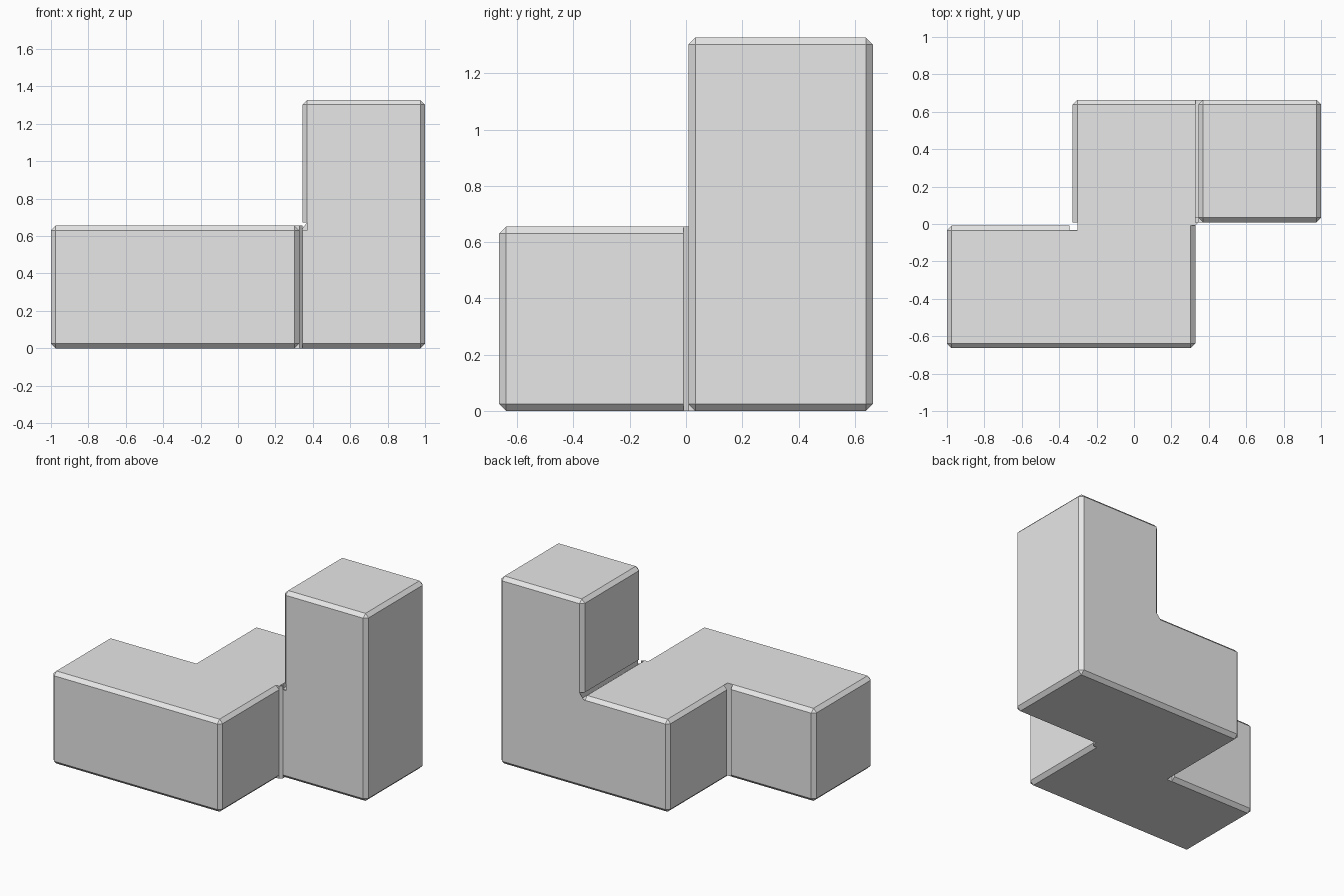
import bpy
import bmesh
from mathutils import Vector

cube = bpy.data.objects.get("Cube")
if cube:
    bpy.data.objects.remove(cube, do_unlink=True)

GAP = 0.0085                  # each cell is shrunk by this much
CELL = (2 + 2 * GAP) / 3      # cell pitch
CHAMFER = 0.025
ORIGIN = Vector((-1.5 * CELL, -CELL, -GAP))

grey = bpy.data.materials.new("light_grey")
grey.use_nodes = True
grey.diffuse_color = (0.8, 0.8, 0.8, 1)
grey.node_tree.nodes["Principled BSDF"].inputs["Base Color"].default_value = (0.8, 0.8, 0.8, 1)


def make_object(name, bm):
    bmesh.ops.recalc_face_normals(bm, faces=bm.faces)
    mesh = bpy.data.meshes.new(name)
    bm.to_mesh(mesh)
    bm.free()
    mesh.materials.append(grey)
    obj = bpy.data.objects.new(name, mesh)
    bpy.context.collection.objects.link(obj)
    return obj


def bar(name, first, last):
    """Chamfered box spanning a straight run of cells."""
    low = ORIGIN + Vector(first) * CELL + Vector((GAP,) * 3)
    high = ORIGIN + (Vector(last) + Vector((1, 1, 1))) * CELL - Vector((GAP,) * 3)
    bm = bmesh.new()
    bmesh.ops.create_cube(bm, size=1)
    bmesh.ops.scale(bm, vec=high - low, verts=bm.verts)
    bmesh.ops.translate(bm, vec=(low + high) / 2, verts=bm.verts)
    bmesh.ops.bevel(bm, geom=bm.edges[:], offset=CHAMFER, segments=1, affect='EDGES')
    return make_object(name, bm)


def prism(name, points, depth):
    """Extrude a closed outline of 3D points along a vector."""
    bm = bmesh.new()
    face = bm.faces.new([bm.verts.new(p) for p in points])
    ext = bmesh.ops.extrude_face_region(bm, geom=[face], use_keep_orig=True)
    moved = [v for v in ext["geom"] if isinstance(v, bmesh.types.BMVert)]
    bmesh.ops.translate(bm, vec=depth, verts=moved)
    return make_object(name, bm)


# Straight runs of cells
body = bar("puzzle_piece", (0, 0, 0), (1, 0, 0))
parts = [
    bar("middle_bar", (1, 0, 0), (1, 1, 0)),
    bar("back_bar", (1, 1, 0), (2, 1, 0)),
    bar("tower", (2, 1, 0), (2, 1, 1)),
]

# Square-edged joint between front and back, with slanted inner corners
half = CELL / 2
inner = GAP + CHAMFER
side = [(-half - GAP, -inner), (-half - GAP, -GAP), (-half + GAP, GAP),
        (-half + inner, GAP), (-half + inner, inner)]
outline = side + [(-x, -y) for x, y in side]
top = CELL - 2 * GAP
parts.append(prism("floor_joint", [(x, y, 0) for x, y in outline], (0, 0, top)))

# Square-edged joint at the foot of the tower
profile = [(half - GAP, top - inner), (half - GAP, top), (half + GAP, top + 2 * GAP),
           (half + inner, top + 2 * GAP), (half + inner, top - inner)]
parts.append(prism("tower_joint", [(x, GAP, z) for x, z in profile], (0, CELL - 2 * GAP, 0)))

# Merge everything into one solid
bpy.context.view_layer.objects.active = body
for part in parts:
    mod = body.modifiers.new("union", 'BOOLEAN')
    mod.operation = 'UNION'
    mod.solver = 'EXACT'
    mod.object = part
    bpy.ops.object.modifier_apply(modifier=mod.name)
    bpy.data.objects.remove(part, do_unlink=True)

# Clean up flat regions left by the merge
bm = bmesh.new()
bm.from_mesh(body.data)
bmesh.ops.remove_doubles(bm, verts=bm.verts, dist=0.0002)
bmesh.ops.dissolve_limit(bm, angle_limit=0.01, verts=bm.verts, edges=bm.edges)
bm.to_mesh(body.data)
bm.free()
